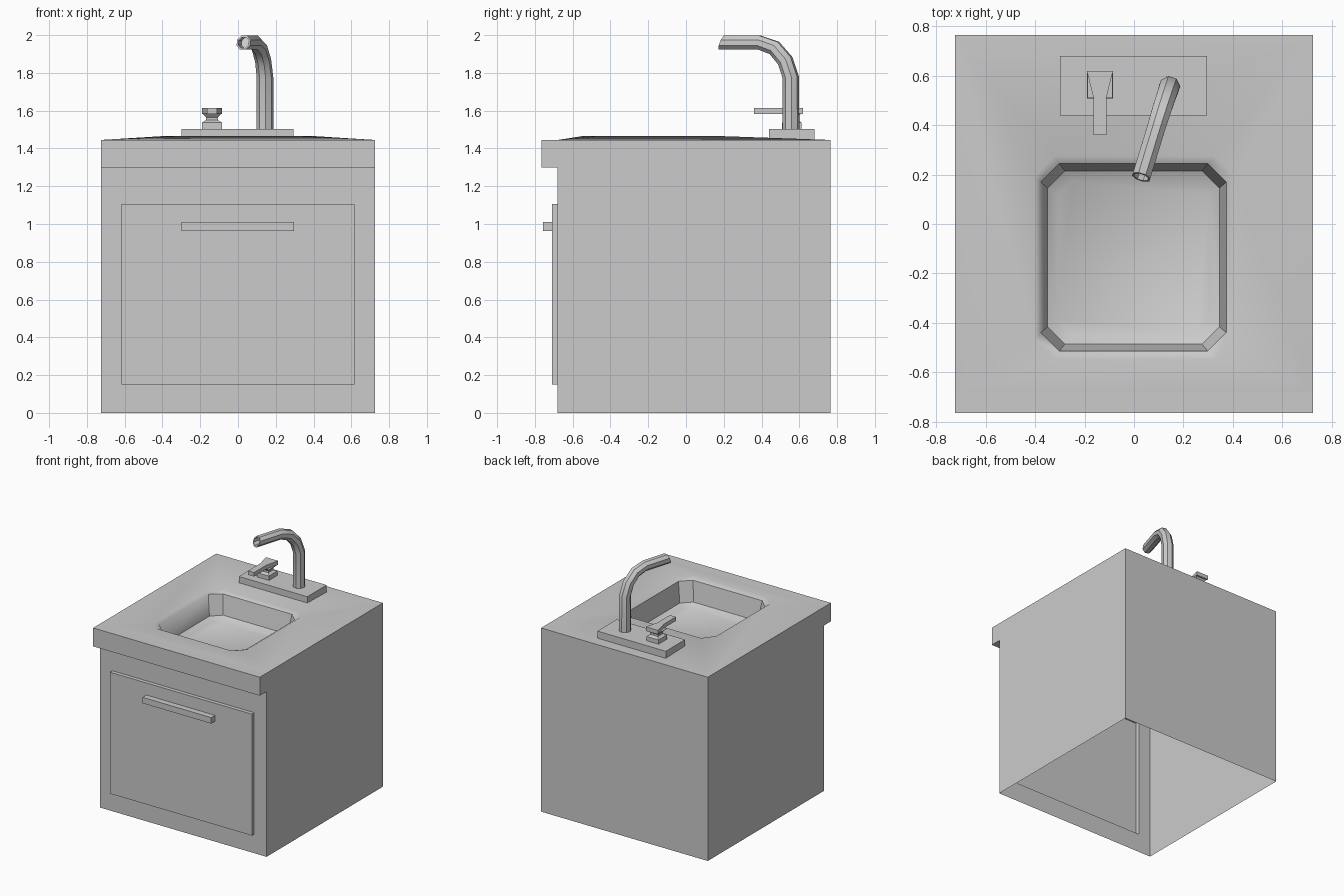
import bpy, bmesh, math
from mathutils import Vector

if "Cube" in bpy.data.objects:
    bpy.data.objects.remove(bpy.data.objects["Cube"])


def finish(name, bm, smooth=False):
    bmesh.ops.remove_doubles(bm, verts=bm.verts, dist=1e-4)
    bmesh.ops.recalc_face_normals(bm, faces=bm.faces)
    me = bpy.data.meshes.new(name)
    bm.to_mesh(me)
    bm.free()
    ob = bpy.data.objects.new(name, me)
    bpy.context.collection.objects.link(ob)
    if smooth:
        bpy.ops.object.select_all(action='DESELECT')
        ob.select_set(True)
        bpy.context.view_layer.objects.active = ob
        bpy.ops.object.shade_smooth_by_angle(angle=math.radians(40))
    return ob


def ring(bm, pts):
    return [bm.verts.new(p) for p in pts]


def bridge(bm, a, b):
    n = len(a)
    for i in range(n):
        j = (i + 1) % n
        bm.faces.new((a[i], a[j], b[j], b[i]))


def prism(name, rings):
    """Closed solid lofted through a list of point rings."""
    bm = bmesh.new()
    loops = [ring(bm, r) for r in rings]
    for a, b in zip(loops, loops[1:]):
        bridge(bm, a, b)
    bm.faces.new(loops[0])
    bm.faces.new(loops[-1])
    return finish(name, bm)


def rect(x0, x1, y0, y1, z):
    return [(x0, y0, z), (x1, y0, z), (x1, y1, z), (x0, y1, z)]


def box(name, x0, x1, y0, y1, z0, z1):
    return prism(name, [rect(x0, x1, y0, y1, z0), rect(x0, x1, y0, y1, z1)])


def octagon(x0, x1, y0, y1, c, zf, zb):
    """Rectangle with cut corners; zf / zb are the front and back heights."""
    return [(x0 + c, y0, zf), (x1 - c, y0, zf), (x1, y0 + c, zf), (x1, y1 - c, zf),
            (x1 - c, y1, zb), (x0 + c, y1, zb), (x0, y1 - c, zf), (x0, y0 + c, zf)]


# cabinet shell with overhanging counter, open underneath
W, FRONT, TOP = 0.725, -0.68, 1.445
profile = [(FRONT, 0), (FRONT, 1.3), (-0.765, 1.3), (-0.765, TOP),
           (FRONT, TOP), (0.765, TOP), (0.765, 0)]
bm = bmesh.new()
left = ring(bm, [(-W, y, z) for y, z in profile])
right = ring(bm, [(W, y, z) for y, z in profile])
bm.faces.new(left)
bm.faces.new(right)
for i in (1, 2, 3, 5):
    bm.faces.new((left[i], right[i], right[i + 1], left[i + 1]))

# door pushed out of the front wall
frame = [left[0], right[0], right[1], left[1]]
loops = [ring(bm, [(-0.617, y, 0.15), (0.617, y, 0.15), (0.617, y, 1.105), (-0.617, y, 1.105)])
         for y in (FRONT, -0.71)]
bridge(bm, frame, loops[0])
bridge(bm, loops[0], loops[1])
bm.faces.new(loops[1])
finish("cabinet", bm)

# counter surface rising to the basin rim, then the basin itself
bm = bmesh.new()
outer = ring(bm, rect(-W, W, FRONT, 0.765, TOP))
rings = [ring(bm, octagon(*o)) for o in (
    (-0.402, 0.408, -0.55, 0.275, 0.08, 1.465, 1.458),
    (-0.378, 0.374, -0.515, 0.245, 0.075, 1.445, 1.44),
    (-0.35, 0.346, -0.487, 0.215, 0.07, 1.29, 1.29),
    (-0.31, 0.306, -0.447, 0.175, 0.06, 1.265, 1.265))]
rim = rings[0]
for i in range(4):
    j = (i + 1) % 4
    a, b, c = rim[2 * i], rim[2 * i + 1], rim[(2 * i + 2) % 8]
    bm.faces.new((outer[i], outer[j], b, a))
    bm.faces.new((outer[j], c, b))
for a, b in zip(rings, rings[1:]):
    bridge(bm, a, b)
bm.faces.new(rings[-1])
basin = finish("counter_and_basin", bm, True)
# the shell must face up
if sum(p.normal.z * p.area for p in basin.data.polygons) < 0:
    basin.data.flip_normals()

# door handle and tap plate
box("door_handle", -0.3, 0.297, -0.757, -0.71, 0.963, 1.01)
box("tap_plate", -0.3, 0.295, 0.44, 0.68, 1.44, 1.503)

# tap knob: square stack with a pinched neck
kx, ky = -0.138, 0.56
prism("knob_base", [rect(kx - r, kx + r, ky - r, ky + r, z) for r, z in
                    ((0.052, 1.503), (0.052, 1.537), (0.032, 1.55),
                     (0.032, 1.565), (0.05, 1.585))])

# lever: wide at the back, narrowing to the front
lever = [(-0.026, 0.36), (0.026, 0.36), (0.026, 0.51), (0.053, 0.62), (-0.053, 0.62), (-0.026, 0.51)]
prism("tap_lever", [[(kx + x, y, z) for x, y in lever] for z in (1.583, 1.615)])

# spout: eight-sided bent tube with a slanted hollow end
path = [Vector(p) for p in ((0.143, 0.555, 1.503), (0.143, 0.555, 1.775), (0.133, 0.525, 1.865),
                            (0.114, 0.468, 1.932), (0.09, 0.39, 1.96), (0.029, 0.19, 1.96))]
radii = [0.045, 0.044, 0.043, 0.042, 0.04, 0.04]
side = Vector((0.952, -0.306, 0))
bm = bmesh.new()
tube = []


def spout_ring(p, t, r, slant=0.0):
    up = t.cross(side).normalized()
    pts = []
    for k in range(8):
        a = math.tau * (k + 0.5) / 8
        pts.append(p + side * r * math.cos(a) + up * r * math.sin(a) + t * slant * r * math.sin(a))
    return ring(bm, pts)


for i, p in enumerate(path):
    t = (path[min(i + 1, 5)] - path[max(i - 1, 0)]).normalized()
    if i == 1:
        t = (Vector((0, 0, 1)) * 3 + (path[2] - path[1]).normalized()).normalized()
    s = 0.0
    if i == 5:
        s = 0.4 if t.cross(side).z < 0 else -0.4
    tube.append(spout_ring(p, t, radii[i], s))
tube.append(spout_ring(path[5], t, 0.031, s))
tube.append(spout_ring(path[5] - t * 0.06, t, 0.031, s))
for a, b in zip(tube, tube[1:]):
    bridge(bm, a, b)
bm.faces.new(tube[0])
bm.faces.new(tube[-1])
finish("spout", bm, True)
